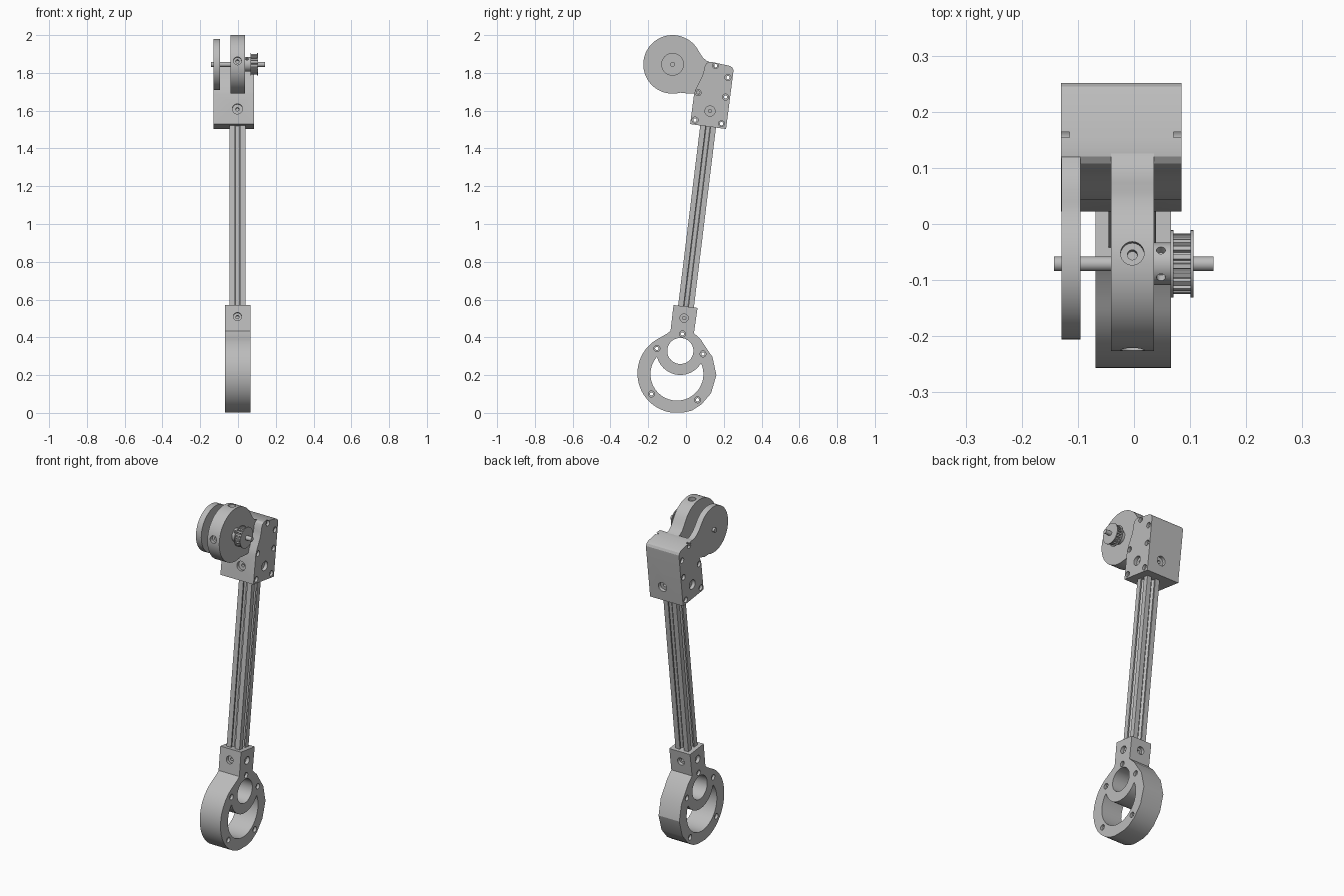
import bpy, bmesh, math
from mathutils import Vector

if "Cube" in bpy.data.objects:
    bpy.data.objects.remove(bpy.data.objects["Cube"])

grey = bpy.data.materials.new("plain_grey")
grey.use_nodes = True
COLOUR = (0.5, 0.5, 0.5, 1)
grey.diffuse_color = COLOUR
for node in grey.node_tree.nodes:
    if node.type == 'BSDF_PRINCIPLED':
        node.inputs["Base Color"].default_value = COLOUR

# The arm leans back by a small angle: UP runs along it, BACK across it
TILT = math.radians(7)
SIDE = Vector((1, 0, 0))
UP = Vector((0, math.sin(TILT), math.cos(TILT)))
BACK = Vector((0, math.cos(TILT), -math.sin(TILT)))
MID = -0.003


def arc(centre, r, a0, a1, n):
    """Points (y, z) on an arc, angles in degrees."""
    out = []
    for i in range(n + 1):
        a = math.radians(a0 + (a1 - a0) * i / n)
        out.append((centre[0] + r * math.cos(a), centre[1] + r * math.sin(a)))
    return out


def loft(bm, rings):
    """Closed solid through equal-length rings of points."""
    rows = [[bm.verts.new(p) for p in ring] for ring in rings]
    n = len(rows[0])
    for a, b in zip(rows, rows[1:]):
        for i in range(n):
            j = (i + 1) % n
            bm.faces.new((a[i], a[j], b[j], b[i]))
    bm.faces.new(rows[0][::-1])
    bm.faces.new(rows[-1])


def prism(bm, outline, x0, x1):
    loft(bm, [[(x, y, z) for y, z in outline] for x in (x0, x1)])


def lathe(bm, profile, origin, axis, n=32):
    """Turned solid from (radius, distance along axis) pairs."""
    axis = Vector(axis).normalized()
    u = axis.orthogonal().normalized()
    v = axis.cross(u)
    rings = []
    for r, t in profile:
        rings.append([Vector(origin) + axis * t + u * (r * c) + v * (r * s)
                      for c, s in arc((0, 0), 1, 0, 360 - 360 / n, n - 1)])
    loft(bm, rings)


def make(name, bm, cutter=None):
    def to_object(b, label):
        bmesh.ops.recalc_face_normals(b, faces=b.faces[:])
        mesh = bpy.data.meshes.new(label)
        b.to_mesh(mesh)
        b.free()
        mesh.materials.append(grey)
        ob = bpy.data.objects.new(label, mesh)
        bpy.context.scene.collection.objects.link(ob)
        return ob

    ob = to_object(bm, name)
    bpy.ops.object.select_all(action='DESELECT')
    ob.select_set(True)
    bpy.context.view_layer.objects.active = ob
    if cutter:
        tool = to_object(cutter, name + "_cutter")
        tool.hide_render = True
        mod = ob.modifiers.new("holes", 'BOOLEAN')
        mod.operation = 'DIFFERENCE'
        mod.solver = 'EXACT'
        mod.object = tool
        bpy.ops.object.modifier_apply(modifier=mod.name)
        bpy.data.objects.remove(tool)
    bpy.ops.object.shade_smooth_by_angle(angle=math.radians(25))
    return ob


def bolt_hole(bm, y, z, x0, x1):
    """Through hole along x, countersunk at both sides."""
    lathe(bm, [(0.016, x0 - 0.02), (0.016, x0 + 0.015), (0.009, x0 + 0.015),
               (0.009, x1 - 0.015), (0.016, x1 - 0.015), (0.016, x1 + 0.02)],
          (0, y, z), SIDE, 20)


def screw_recess(bm, origin, axis, surface, r=0.025):
    """Stepped blind hole entering from the given surface distance."""
    lathe(bm, [(r, surface + 0.03), (r, surface - 0.02),
               (0.009, surface - 0.02), (0.009, surface - 0.045)], origin, axis, 24)


# Lower clamp: neck, shoulders and ring in one outline
RING = (-0.048, 0.209)
clamp = bmesh.new()
outline = [(0.061, 0.556), (-0.066, 0.571), (-0.082, 0.434), (-0.1, 0.42)]
outline += arc(RING, 0.209, 116, 262, 36)
outline += [(-0.01, 0.003), (0.03, 0.012), (0.081, 0.044), (0.133, 0.105), (0.161, 0.2),
            (0.14, 0.296), (0.103, 0.35), (0.08, 0.386), (0.042, 0.423)]
C0, C1 = -0.069, 0.066
prism(clamp, outline, C0, C1)

cut = bmesh.new()
PIVOT = (-0.03, 0.328)
lathe(cut, [(0.069, -0.1), (0.069, 0.1)], (0, *PIVOT), SIDE, 48)
crescent = arc((-0.048, 0.205), 0.14, 138.7, 384.7, 48)
crescent += arc(PIVOT, 0.127, 329.6, 193.8, 30)[1:-1]
prism(cut, crescent, -0.1, 0.1)
for y, z in [(-0.019, 0.418), (-0.154, 0.341), (0.09, 0.312), (-0.183, 0.1), (0.061, 0.069)]:
    bolt_hole(cut, y, z, C0, C1)
neck = Vector((MID, -0.01, 0.502))
for axis, surface in ((SIDE, C1 - MID), (-SIDE, MID - C0), (BACK, 0.064), (-BACK, 0.064)):
    screw_recess(cut, neck, axis, surface, 0.022)
make("lower_clamp", clamp, cut)

# Slotted rail: one slotted side turned four times, swept along the lean
H = 0.042
half = [(H, -H), (H, -0.013), (H - 0.008, -0.013), (H - 0.008, -0.023),
        (H - 0.014, -0.023), (H - 0.027, -0.01)]
side = half + [(a, -b) for a, b in half[:0:-1]]
section = []
for k in range(4):
    c, s = round(math.cos(k * math.pi / 2)), round(math.sin(k * math.pi / 2))
    section += [(a * c - b * s, a * s + b * c) for a, b in side]
base = Vector((MID, 0, 0.563))
rail = bmesh.new()
loft(rail, [[base + SIDE * a + BACK * b + UP * t for a, b in section]
            for t in (-0.11, 1.1)])
make("slotted_rail", rail)

# Upper block
B0, B1 = -0.13, 0.085
block = bmesh.new()
outline = [(0.212, 1.503), (0.25, 1.8), (0.251, 1.815), (0.245, 1.828), (0.232, 1.837),
           (0.135, 1.858), (0.12, 1.858), (0.108, 1.851), (0.1, 1.838), (0.094, 1.81),
           (0.086, 1.782), (0.068, 1.748), (0.052, 1.715), (0.043, 1.69), (0.022, 1.529)]
prism(block, outline, B0, B1)
cut = bmesh.new()
for y, z in [(0.156, 1.838), (0.222, 1.775), (0.209, 1.672),
             (0.188, 1.531), (0.048, 1.55), (0.064, 1.695)]:
    bolt_hole(cut, y, z, B0, B1)
core = Vector((MID, 0.127, 1.598))
for axis, surface in ((SIDE, B1 - MID), (-SIDE, MID - B0), (BACK, 0.097), (-BACK, 0.097)):
    screw_recess(cut, core, axis, surface, 0.027)
make("upper_block", block, cut)

# Round hub with a curved neck into the block
AXLE = (-0.071, 1.845)
hub = bmesh.new()
outline = arc(AXLE, 0.155, 35, 285, 56)
outline += [(0, 1.692), (0.03, 1.692), (0.08, 1.685), (0.15, 1.75), (0.15, 1.85),
            (0.128, 1.857), (0.108, 1.865), (0.09, 1.88), (0.074, 1.904)]
prism(hub, outline, -0.041, 0.036)
cut = bmesh.new()
for axis in (UP, -BACK):
    screw_recess(cut, (MID, *AXLE), axis, 0.152, 0.021)
make("round_hub", hub, cut)

# Side disc, also joined to the block
disc = bmesh.new()
outline = arc(AXLE, 0.135, 35, 290, 56)
outline += [(0.01, 1.716), (0.06, 1.73), (0.12, 1.75), (0.15, 1.85), (0.128, 1.856),
            (0.105, 1.861), (0.08, 1.876), (0.06, 1.896)]
prism(disc, outline, B0 + 0.0005, -0.095)
make("side_disc", disc)

# Axle shaft
shaft = bmesh.new()
lathe(shaft, [(0.013, -0.143), (0.013, 0.142)], (0, *AXLE), SIDE)
make("axle_shaft", shaft)

# Toothed pulley: collar with set screws, two flanges and a toothed drum
collar = bmesh.new()
lathe(collar, [(0.038, 0.034), (0.038, 0.067)], (0, *AXLE), SIDE)
cut = bmesh.new()
for deg in (50, 130):
    a = math.radians(deg)
    lathe(cut, [(0.008, 0.022), (0.008, 0.05)], (0.048, *AXLE),
          (0, math.cos(a), math.sin(a)), 16)
make("pulley_collar", collar, cut)

pulley = bmesh.new()
for x in (0.065, 0.101):
    lathe(pulley, [(0.06, x), (0.06, x + 0.005)], (0, *AXLE), SIDE, 40)
TEETH = 20
teeth = []
for k in range(TEETH):
    start = 360 * k / TEETH
    teeth += arc(AXLE, 0.054, start, start + 9, 1)
    teeth += arc(AXLE, 0.047, start + 11, start + 16, 1)
prism(pulley, teeth, 0.069, 0.102)
make("toothed_pulley", pulley)
